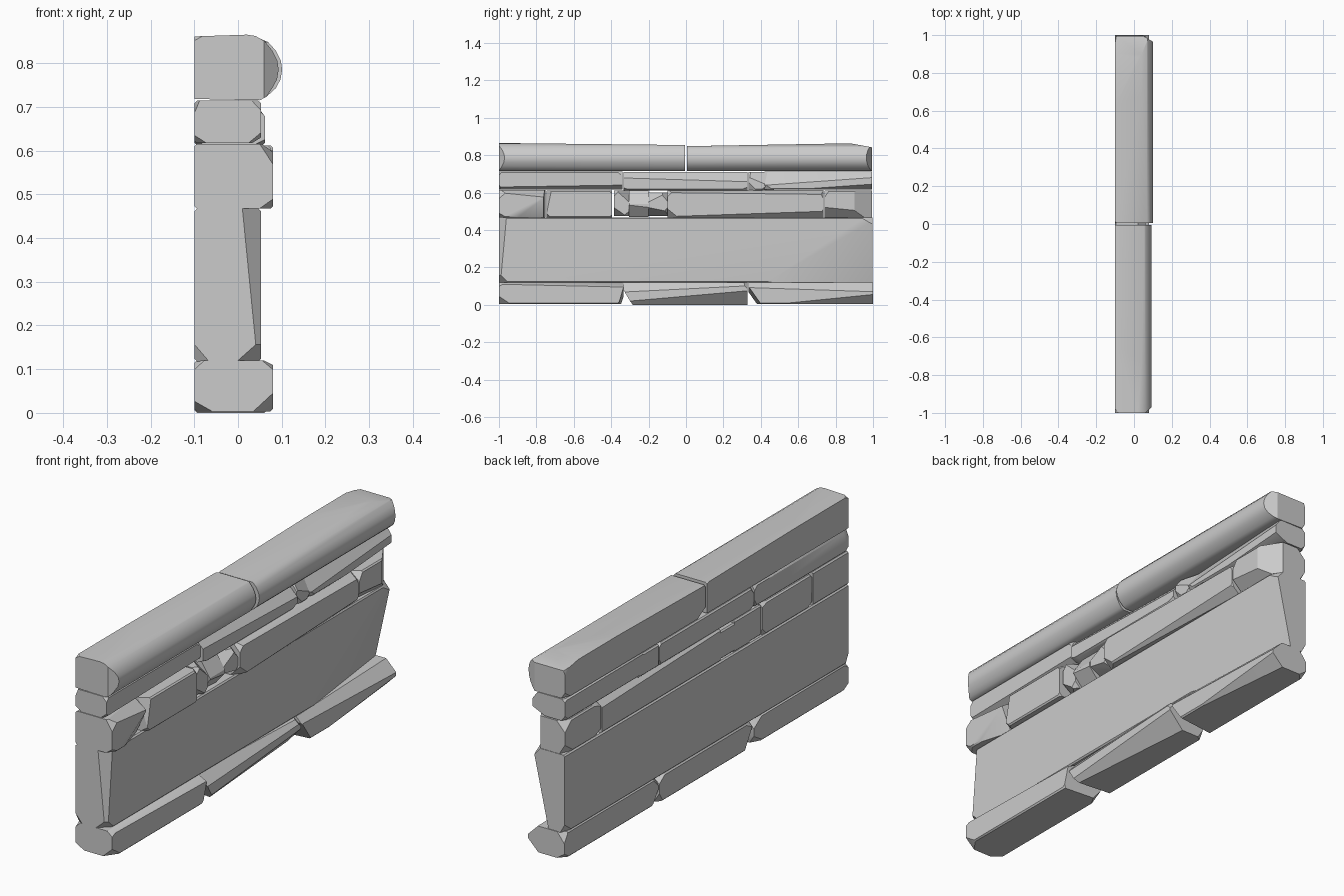
import bpy, bmesh, random
from math import radians
from mathutils import Vector

random.seed(4)
BACK = -0.1


def plane_cut(bm, a, b, c, centre):
    """Slice off everything beyond the plane through three points."""
    a, b, c = Vector(a), Vector(b), Vector(c)
    n = (b - a).cross(c - a).normalized()
    if n.dot(centre - a) > 0:
        n = -n
    bmesh.ops.bisect_plane(bm, geom=bm.verts[:] + bm.edges[:] + bm.faces[:],
                           plane_co=a, plane_no=n, clear_outer=True)


def finish(name, bm):
    """Close the convex stone, merge flat facets and add the object."""
    pts = [v.co.copy() for v in bm.verts]
    bm.free()
    bm = bmesh.new()
    for p in pts:
        bm.verts.new(p)
    bmesh.ops.remove_doubles(bm, verts=bm.verts[:], dist=0.0008)
    bmesh.ops.convex_hull(bm, input=bm.verts[:])
    bmesh.ops.delete(bm, geom=[v for v in bm.verts if not v.link_faces], context='VERTS')
    bmesh.ops.dissolve_limit(bm, angle_limit=radians(1), verts=bm.verts[:], edges=bm.edges[:])
    bmesh.ops.recalc_face_normals(bm, faces=bm.faces[:])
    me = bpy.data.meshes.new(name)
    bm.to_mesh(me)
    bm.free()
    ob = bpy.data.objects.new(name, me)
    bpy.context.collection.objects.link(ob)
    bpy.ops.object.select_all(action='DESELECT')
    ob.select_set(True)
    bpy.context.view_layer.objects.active = ob
    bpy.ops.object.shade_smooth_by_angle(angle=radians(30))


def stone(name, profile, y0, y1, cuts=(), chips=((1, 1), (1, -1)), size=0.03):
    """Extrude an (x, z) profile along y, apply big cuts, then chip the corners."""
    bm = bmesh.new()
    ends = [[bm.verts.new((x, y, z)) for x, z in profile] for y in (y0, y1)]
    bm.faces.new(ends[0])
    bm.faces.new(ends[1][::-1])
    k = len(profile)
    for i in range(k):
        j = (i + 1) % k
        bm.faces.new((ends[0][i], ends[1][i], ends[1][j], ends[0][j]))
    xs, zs = [p[0] for p in profile], [p[1] for p in profile]
    lo = Vector((min(xs), y0, min(zs)))
    hi = Vector((max(xs), y1, max(zs)))
    centre = (lo + hi) / 2
    for c in cuts:
        plane_cut(bm, *c, centre)
    for sx, sz in chips:
        for sy in (-1, 1):
            p = Vector(((lo, hi)[sx > 0].x, (lo, hi)[sy > 0].y, (lo, hi)[sz > 0].z))
            dx, dz = (size * random.uniform(0.6, 1.6) for _ in range(2))
            dy = min(size * random.uniform(0.8, 2.5), (y1 - y0) * 0.35)
            plane_cut(bm, p - Vector((sx * dx, 0, 0)), p - Vector((0, sy * dy, 0)),
                      p - Vector((0, 0, sz * dz)), centre)
    finish(name, bm)


def box(x1, z0, z1, lip=0.006):
    """Block section with slightly worn front and back edges."""
    return [(BACK, z0 + lip), (BACK + lip, z0), (x1 - lip, z0), (x1, z0 + lip),
            (x1, z1 - lip), (x1 - lip, z1), (BACK + lip, z1), (BACK, z1 - lip)]


ALL = ((1, 1), (1, -1), (-1, 1), (-1, -1))

# base course
stone("base_stone_1", box(0.08, 0.003, 0.12), -1, -0.335,
      [((0.08, -1, 0.11), (0.08, -0.34, 0.095), (0.04, -0.6, 0.12)),
       ((0.08, -0.335, 0.09), (0.08, -0.36, 0.005), (BACK, -0.345, 0.005))], ALL)
stone("base_stone_2", box(0.08, 0, 0.118), -0.34, 0.33,
      [((BACK, -0.34, 0.118), (0.08, -0.335, 0.08), (0.08, -0.29, 0.005)),
       ((0.08, -0.3, 0.02), (0.08, 0.33, 0.075), (0.03, 0.1, 0.0)),
       ((0.08, -0.2, 0.075), (0.08, 0.3, 0.1), (0.05, 0, 0.118))], ALL)
stone("base_stone_3", box(0.08, 0.003, 0.12), 0.335, 1,
      [((0.08, 0.34, 0.09), (0.08, 0.40, 0.005), (BACK, 0.34, 0.06)),
       ((0.08, 0.4, 0.09), (0.08, 1, 0.07), (0.04, 0.7, 0.12)),
       ((0.08, 0.5, 0.005), (0.08, 1, 0.055), (0.03, 1, 0.005))], ALL)

# large panel with its broken lower corner
stone("wall_panel", box(0.053, 0.118, 0.467), -1, 0.997,
      [((0.053, 0.43, 0.12), (0.053, 1, 0.45), (-0.02, 1, 0.12)),
       ((0.053, -0.96, 0.467), (0.053, -0.99, 0.14), (0.01, -1, 0.467)),
       ((0.053, -0.95, 0.12), (0.045, -1, 0.16), (0.0, -1, 0.12))],
      ((1, 1), (-1, -1)), 0.025)

# middle course of mixed stones
Z0, Z1 = 0.467, 0.615
stone("middle_stone_1", box(0.08, Z0, Z1), -1, -0.75,
      [((0.08, -0.92, Z0), (0.08, -0.76, 0.57), (0.03, -0.75, Z0)),
       ((0.08, -0.76, Z1), (0.08, -0.765, Z0), (BACK, -0.75, 0.54)),
       ((0.08, -1, 0.60), (0.08, -0.8, 0.58), (0.04, -0.9, Z1))])
stone("middle_stone_2", box(0.075, Z0, 0.612), -0.745, -0.395,
      [((0.075, -0.745, 0.49), (0.075, -0.72, 0.61), (0.03, -0.745, 0.61))], ALL, 0.02)
stone("middle_stone_3", box(0.065, 0.475, 0.61), -0.385, -0.305,
      [((0.065, -0.385, 0.52), (0.065, -0.32, 0.475), (0.0, -0.385, 0.475)),
       ((0.065, -0.37, 0.61), (0.065, -0.305, 0.55), (-0.02, -0.305, 0.61))])
stone("middle_stone_4", box(0.075, 0.47, 0.61), -0.305, -0.2,
      [((0.075, -0.28, 0.54), (0.03, -0.2, 0.61), (0.03, -0.3, 0.61)),
       ((0.075, -0.28, 0.53), (0.02, -0.3, 0.47), (0.03, -0.2, 0.47))])
stone("middle_stone_5", box(0.07, 0.475, 0.6), -0.21, -0.1,
      [((0.07, -0.2, 0.55), (0.07, -0.12, 0.59), (0.02, -0.2, 0.6)),
       ((0.07, -0.2, 0.52), (0.07, -0.1, 0.5), (0.0, -0.15, 0.475))])
stone("middle_stone_6", box(0.08, Z0, Z1), -0.1, 0.735,
      [((0.08, -0.1, 0.6), (0.08, 0.735, 0.59), (0.04, 0.3, Z1)),
       ((0.08, 0, 0.475), (0.08, 0.735, 0.50), (0.045, 0.735, Z0)),
       ((BACK, 0.2, Z1 - 0.02), (BACK, 0.735, 0.58), (-0.06, 0.735, Z1))])
stone("middle_stone_7", box(0.08, Z0, 0.612), 0.74, 0.995,
      [((0.08, 0.9, 0.54), (0.02, 0.995, 0.61), (0.02, 0.995, 0.47)),
       ((0.08, 0.75, 0.52), (0.08, 0.95, 0.5), (0.03, 0.8, Z0))], ALL)

# upper thin course
Z0, Z1 = 0.617, 0.714
stone("upper_stone_1", box(0.053, Z0, Z1), -1, -0.34,
      [((0.053, -1, 0.63), (0.053, -0.34, 0.64), (0.02, -0.5, Z0))], ALL, 0.02)
stone("upper_stone_2", box(0.062, 0.612, 0.71), -0.335, 0.33,
      [((0.06, -0.33, 0.68), (0.06, 0.33, 0.66), (0.02, 0, 0.71))], ALL, 0.02)
stone("upper_stone_3", box(0.055, 0.612, 0.71), 0.335, 0.47,
      [((0.055, 0.34, 0.68), (0.055, 0.46, 0.63), (0.0, 0.47, 0.71)),
       ((0.055, 0.40, 0.612), (0.05, 0.47, 0.67), (-0.05, 0.47, 0.612))])
stone("upper_stone_4", box(0.06, Z0, Z1), 0.42, 0.995,
      [((0.06, 0.43, 0.64), (0.06, 0.995, 0.68), (0.02, 0.7, Z1)),
       ((0.06, 0.6, Z0), (0.06, 0.995, 0.645), (0.0, 0.995, Z0))], ALL, 0.02)

# rounded coping stones
def coping(x1, top):
    return [(BACK, 0.718), (0.05, 0.715), (0.065, 0.723), (x1 - 0.015, 0.742),
            (x1 - 0.004, 0.762), (x1, 0.785), (x1 - 0.003, 0.805), (x1 - 0.014, 0.828),
            (x1 - 0.032, top - 0.015), (0.04, top - 0.003), (0.02, top), (BACK, top - 0.004)]


stone("coping_left", coping(0.093, 0.865), -1, -0.006,
      [((BACK, -1, 0.865), (0.05, -1, 0.865), (BACK, 0, 0.854)),
       ((0.093, -0.97, 0.78), (0.06, -1, 0.72), (0.06, -1, 0.84))],
      ((-1, 1),), 0.02)
stone("coping_right", coping(0.101, 0.863), 0.006, 0.995,
      [((BACK, 0, 0.848), (0.05, 0, 0.848), (BACK, 0.85, 0.863)),
       ((0.0, 0.88, 0.863), (0.03, 0.995, 0.842), (BACK, 0.995, 0.842)),
       ((0.1, 0.965, 0.78), (0.05, 0.995, 0.72), (0.05, 0.995, 0.84))],
      ((-1, 1), (-1, -1)), 0.025)
